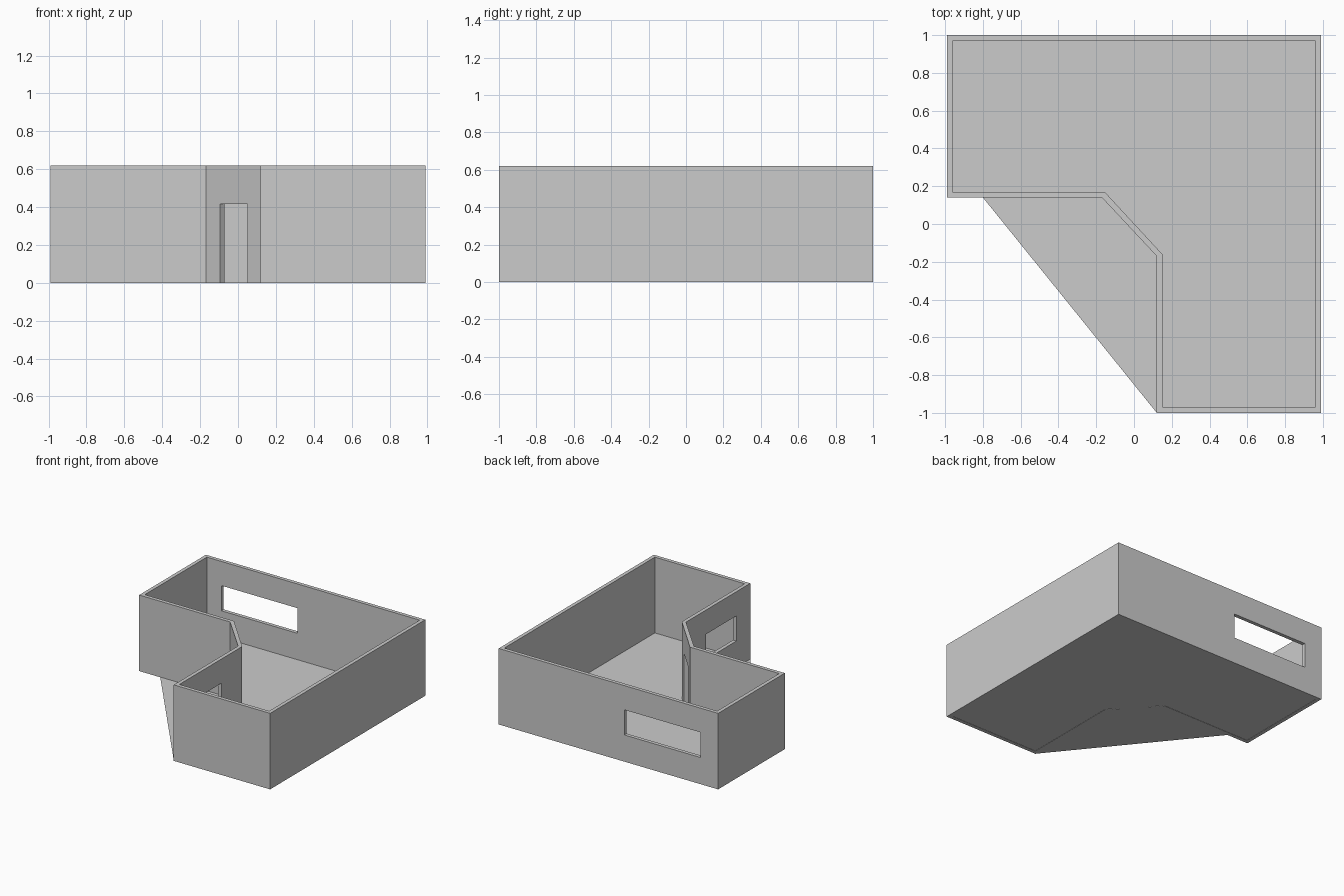
import bpy, bmesh
from math import atan2
from mathutils import Matrix, Vector

if "Cube" in bpy.data.objects:
    bpy.data.objects.remove(bpy.data.objects["Cube"])

HEIGHT = 0.62
OUTER = [(-0.99, 1), (-0.99, 0.14), (-0.17, 0.14), (0.12, -0.17),
         (0.12, -1), (0.99, -1), (0.99, 1)]
INNER = [(-0.96, 0.97), (-0.96, 0.17), (-0.155, 0.17), (0.15, -0.16),
         (0.15, -0.97), (0.96, -0.97), (0.96, 0.97)]


def finish(name, bm):
    bmesh.ops.recalc_face_normals(bm, faces=bm.faces)
    mesh = bpy.data.meshes.new(name)
    bm.to_mesh(mesh)
    bm.free()
    obj = bpy.data.objects.new(name, mesh)
    bpy.context.collection.objects.link(obj)
    return obj


def wall_ring(name):
    bm = bmesh.new()
    loops = [[bm.verts.new((x, y, z)) for x, y in outline]
             for outline, z in ((OUTER, 0), (OUTER, HEIGHT), (INNER, HEIGHT), (INNER, 0))]
    n = len(OUTER)
    for k in range(4):
        a, b = loops[k], loops[(k + 1) % 4]
        for i in range(n):
            j = (i + 1) % n
            bm.faces.new((a[i], a[j], b[j], b[i]))
    return finish(name, bm)


def cut_opening(wall, name, center, size, angle=0):
    bm = bmesh.new()
    bmesh.ops.create_cube(bm, size=1, matrix=Matrix.Translation(center)
                          @ Matrix.Rotation(angle, 4, 'Z')
                          @ Matrix.Diagonal((*size, 1)))
    cutter = finish(name + "_cutter", bm)
    cutter.hide_render = True
    mod = wall.modifiers.new(name, 'BOOLEAN')
    mod.operation = 'DIFFERENCE'
    mod.solver = 'EXACT'
    mod.object = cutter
    bpy.context.view_layer.objects.active = wall
    bpy.ops.object.modifier_apply(modifier=name)
    bpy.data.objects.remove(cutter)


# Walls with a chamfered inside corner
walls = wall_ring("walls")

# Doorway in the chamfered wall, then the two windows
a, b = Vector(OUTER[2]), Vector(OUTER[3])
mid, along = a.lerp(b, 0.51), b - a
cut_opening(walls, "doorway", (mid.x, mid.y, 0.1575), (0.212, 0.2, 0.515),
            atan2(along.y, along.x))
cut_opening(walls, "back_window", (-0.487, 0.985, 0.32), (0.685, 0.2, 0.205))
cut_opening(walls, "side_window", (0.135, -0.625, 0.32), (0.2, 0.39, 0.205))

# Thin floor sheet, reaching out as a porch in front of the door
bm = bmesh.new()
floor_outline = [(-0.96, 0.97), (-0.96, 0.165), (-0.82, 0.165), (0.12, -0.999),
                 (0.96, -0.97), (0.96, 0.97)]
bm.faces.new([bm.verts.new((x, y, 0.002)) for x, y in floor_outline])
finish("floor", bm)
